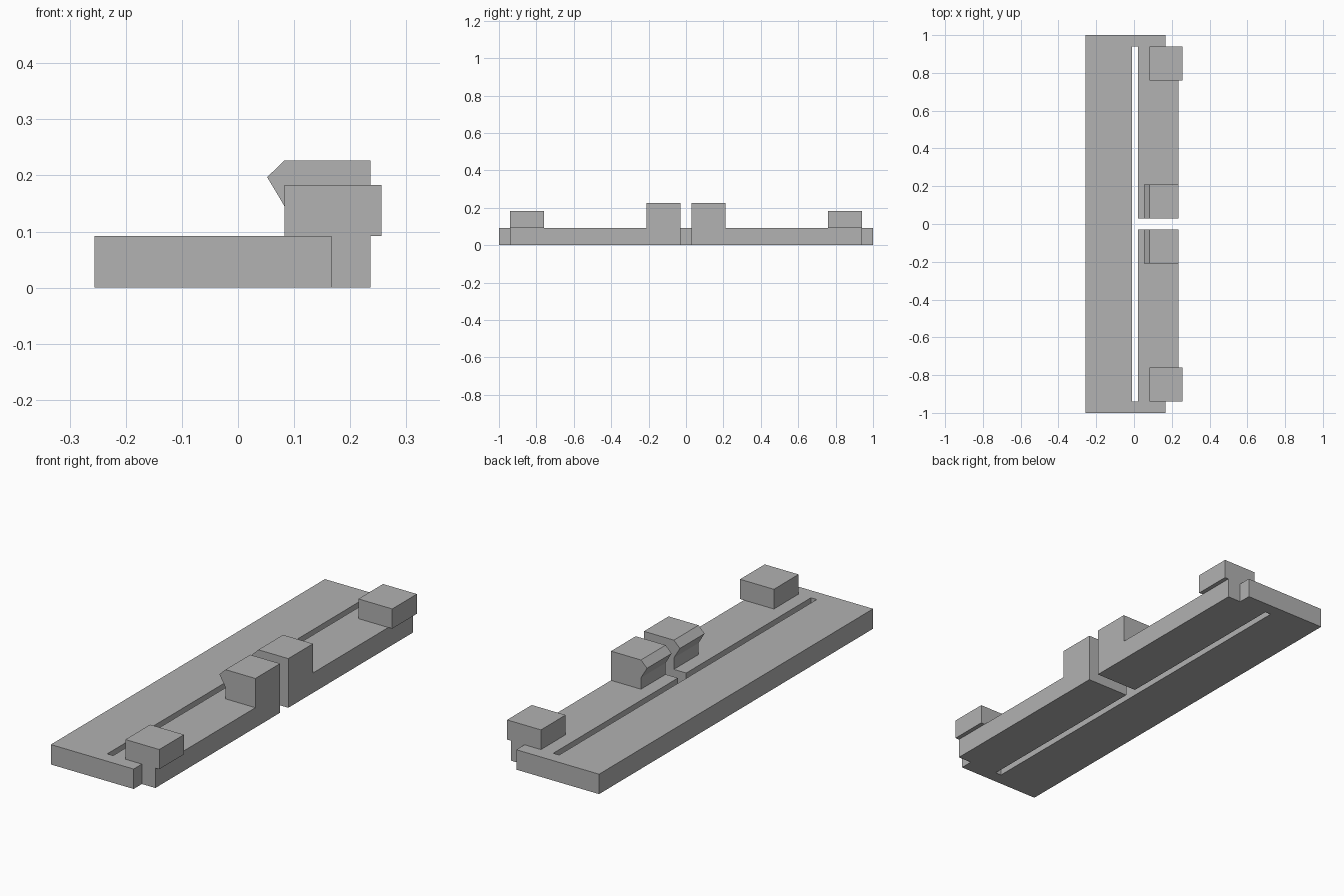
import bpy
import bmesh
from mathutils import Vector

cube = bpy.data.objects.get("Cube")
if cube:
    bpy.data.objects.remove(cube, do_unlink=True)

# Single plain grey
GREY = (0.445, 0.445, 0.445, 1.0)
grey = bpy.data.materials.new("plain grey")
grey.use_nodes = True
grey.diffuse_color = GREY
grey.node_tree.nodes["Principled BSDF"].inputs["Base Color"].default_value = GREY

PLATE_TOP = 0.092
ARM_SIDE = 0.236    # outer edge of the flexible arms
ARM_END = 0.94      # where the arms join the end bars
GAP = 0.03          # half the space between the two arms


def prism(name, points, offset):
    """Extrude a closed planar outline along an offset into a solid."""
    bm = bmesh.new()
    face = bm.faces.new([bm.verts.new(p) for p in points])
    result = bmesh.ops.extrude_face_region(bm, geom=[face], use_keep_orig=True)
    verts = [g for g in result["geom"] if isinstance(g, bmesh.types.BMVert)]
    bmesh.ops.translate(bm, verts=verts, vec=Vector(offset))
    bmesh.ops.recalc_face_normals(bm, faces=bm.faces)
    mesh = bpy.data.meshes.new(name)
    bm.to_mesh(mesh)
    bm.free()
    mesh.materials.append(grey)
    obj = bpy.data.objects.new(name, mesh)
    bpy.context.collection.objects.link(obj)
    return obj


# Base plate: half outline from the slot's open middle out to the spine, mirrored in y
half = [(-0.256, 1.0), (0.167, 1.0), (0.167, ARM_END), (ARM_SIDE, ARM_END),
        (ARM_SIDE, GAP), (0.02, GAP), (0.02, ARM_END), (-0.01, ARM_END)]
outline = half + [(x, -y) for x, y in reversed(half)]
prism("base_plate", [(x, y, 0) for x, y in outline], (0, 0, PLATE_TOP))

# Hook and thumb block cross-sections in x and z
hook = [(0.083, PLATE_TOP), (ARM_SIDE, PLATE_TOP), (ARM_SIDE, 0.227),
        (0.083, 0.227), (0.052, 0.197), (0.083, 0.145)]
block = [(0.083, PLATE_TOP), (0.256, PLATE_TOP), (0.256, 0.183), (0.083, 0.183)]

for label, side in (("front", -1), ("back", 1)):
    for part, section, start, end in (("clip_hook", hook, GAP, 0.21),
                                      ("end_block", block, 0.76, ARM_END)):
        prism(f"{label}_{part}", [(x, side * start, z) for x, z in section],
              (0, side * (end - start), 0))
